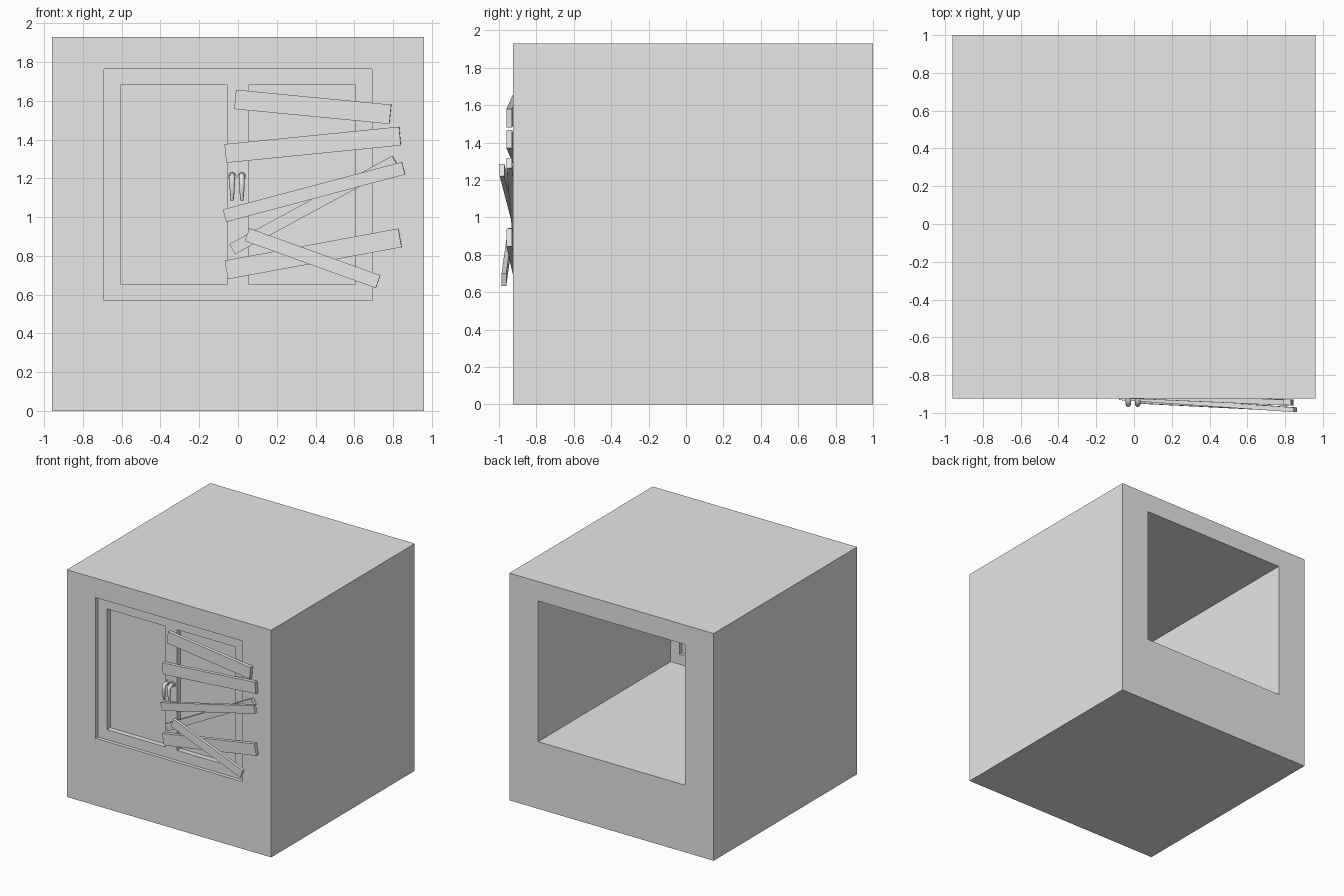
import bpy, bmesh
from mathutils import Vector, Matrix

cube = bpy.data.objects.get("Cube")
if cube:
    bpy.data.objects.remove(cube, do_unlink=True)

grey = bpy.data.materials.new("plain grey")
grey.use_nodes = True
COLOUR = (0.8, 0.8, 0.8, 1)
grey.diffuse_color = COLOUR
next(n for n in grey.node_tree.nodes
     if n.type == 'BSDF_PRINCIPLED').inputs["Base Color"].default_value = COLOUR


def finish(bm, name):
    bmesh.ops.recalc_face_normals(bm, faces=bm.faces)
    mesh = bpy.data.meshes.new(name)
    bm.to_mesh(mesh)
    bm.free()
    mesh.materials.append(grey)
    obj = bpy.data.objects.new(name, mesh)
    bpy.context.collection.objects.link(obj)
    return obj


def add_box(bm, low, high):
    low, high = Vector(low), Vector(high)
    bmesh.ops.create_cube(bm, size=1, matrix=Matrix.Translation((low + high) / 2)
                          @ Matrix.Diagonal((high - low).to_4d()))


# Wall block with a rectangular tunnel from front to back
FRONT, BACK = -0.925, 1.0
HALF, BOTTOM, TOP = 0.69, 0.57, 1.765
bm = bmesh.new()


def rect(half, z0, z1, y):
    return [bm.verts.new((x, y, z)) for x, z in
            ((-half, z0), (half, z0), (half, z1), (-half, z1))]


loops = [rect(0.96, 0, 1.93, FRONT), rect(0.96, 0, 1.93, BACK),
         rect(HALF, BOTTOM, TOP, BACK), rect(HALF, BOTTOM, TOP, FRONT)]
for a, b in zip(loops, loops[1:] + loops[:1]):
    for i in range(4):
        j = (i + 1) % 4
        bm.faces.new((a[i], a[j], b[j], b[i]))
finish(bm, "wall_block")

# Window frame: two rails and three stiles
F0, F1 = -0.895, -0.78
RAIL = 0.085
bm = bmesh.new()
for z in (BOTTOM, TOP - RAIL):
    add_box(bm, (-HALF, F0, z), (HALF, F1, z + RAIL))
for x0, x1 in ((-HALF, RAIL - HALF), (-0.055, 0.055), (HALF - RAIL, HALF)):
    add_box(bm, (x0, F0, BOTTOM + RAIL), (x1, F1, TOP - RAIL))
finish(bm, "window_frame")

# Window panes set into the frame
for name, side in (("left_pane", 1), ("right_pane", -1)):
    xs = sorted((side * 0.055, side * (HALF - RAIL)))
    bm = bmesh.new()
    add_box(bm, (xs[0], -0.85, BOTTOM + RAIL), (xs[1], -0.81, TOP - RAIL))
    finish(bm, name)


# Boards nailed across one pane: middle of each end on the front side, and height
def board(name, start, end, height, thick=0.03):
    start, end = Vector(start), Vector(end)
    along = (end - start).normalized()
    up = Vector((-along.z, 0, along.x)).normalized()
    inward = up.cross(along).normalized()
    if inward.y < 0:
        inward = -inward
    bm = bmesh.new()
    ends = [[bm.verts.new(p + up * h * height / 2 + inward * t)
             for h, t in ((-1, 0), (1, 0), (1, thick), (-1, thick))]
            for p in (start, end)]
    for loop in ends:
        bm.faces.new(loop)
    for i in range(4):
        j = (i + 1) % 4
        bm.faces.new((ends[0][i], ends[0][j], ends[1][j], ends[1][i]))
    finish(bm, name)


board("top_board", (-0.015, -0.925, 1.607), (0.785, -0.96, 1.53), 0.1)
board("upper_board", (-0.065, -0.922, 1.328), (0.835, -0.96, 1.418), 0.097)
board("middle_board", (-0.07, -0.932, 1.007), (0.853, -0.996, 1.252), 0.067, 0.025)
board("slanted_board", (-0.03, -0.92, 0.835), (0.81, -0.96, 1.29), 0.06)
board("lower_board", (-0.06, -0.922, 0.728), (0.835, -0.96, 0.893), 0.098)
board("bottom_board", (0.047, -0.952, 0.91), (0.722, -0.986, 0.667), 0.07, 0.025)


# Hooked door handles: a bent tapering tube on a small round base
PATH = [(-0.89, 1.205, 1), (-0.925, 1.215, 1), (-0.948, 1.205, 1),
        (-0.955, 1.18, 0.95), (-0.953, 1.13, 0.8), (-0.948, 1.085, 0.5)]
for name, x in (("left_handle", 0.02), ("right_handle", -0.03)):
    curve = bpy.data.curves.new(name, 'CURVE')
    curve.dimensions = '3D'
    curve.bevel_depth = 0.015
    curve.bevel_resolution = 2
    curve.use_fill_caps = True
    spline = curve.splines.new('POLY')
    spline.points.add(len(PATH) - 1)
    for point, (y, z, r) in zip(spline.points, PATH):
        point.co = (x, y, z, 1)
        point.radius = r
    curve.materials.append(grey)
    bpy.context.collection.objects.link(bpy.data.objects.new(name, curve))

    bm = bmesh.new()
    bmesh.ops.create_cone(bm, cap_ends=True, segments=16, radius1=0.022,
                          radius2=0.022, depth=0.02,
                          matrix=Matrix.Translation((x, -0.9, 1.21))
                          @ Matrix.Rotation(1.5708, 4, 'X'))
    finish(bm, name + "_base")
